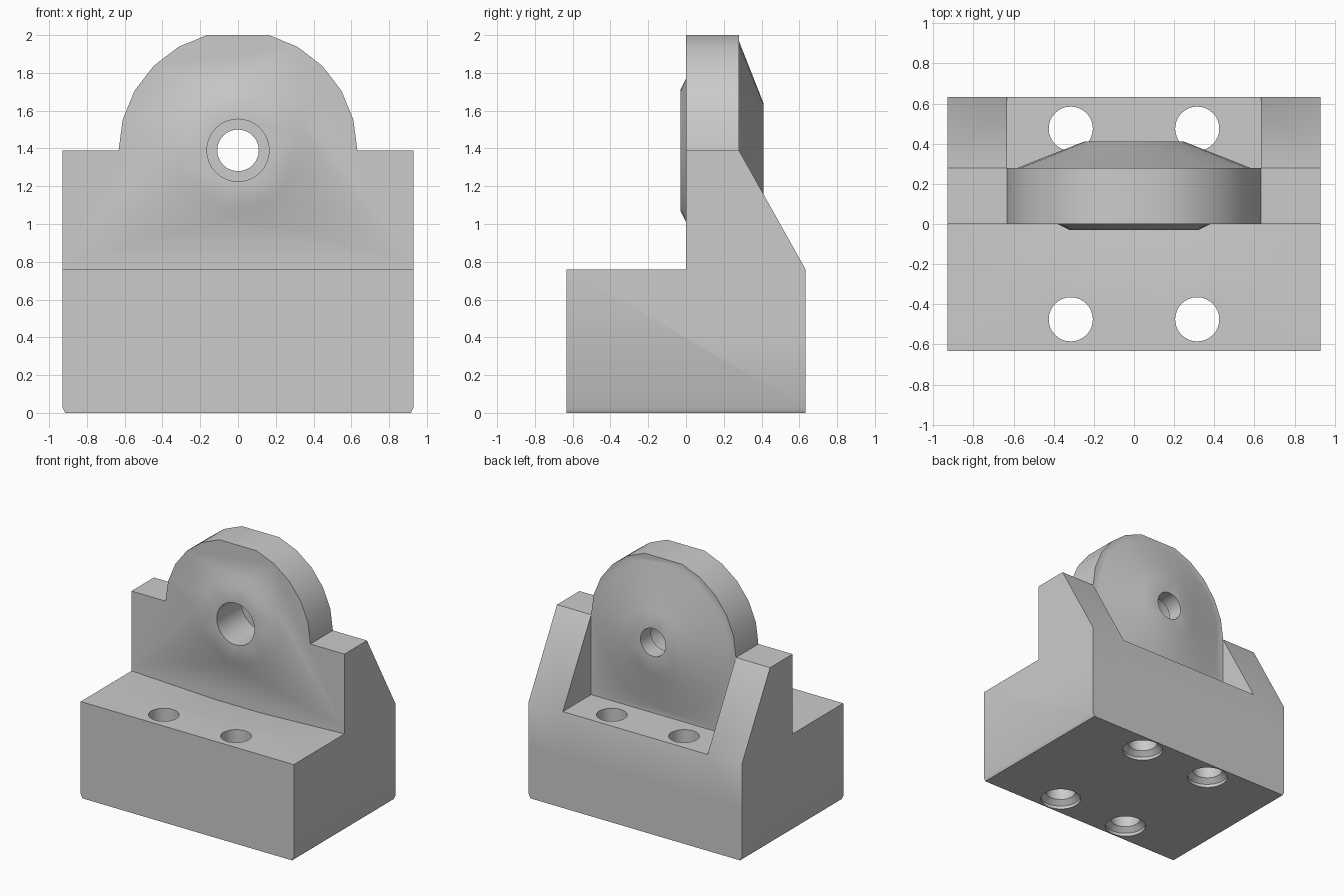
import bpy, bmesh
from math import sin, cos, pi, radians

cube = bpy.data.objects.get("Cube")
if cube:
    bpy.data.objects.remove(cube, do_unlink=True)

HALF_W, HALF_D, STEP, EYE = 0.93, 0.633, 0.76, 1.39   # main dimensions
ARCH, WALL = 0.632, 0.28

grey = bpy.data.materials.new("plain_grey")
grey.use_nodes = True
grey.diffuse_color = (0.6, 0.6, 0.6, 1)
grey.node_tree.nodes["Principled BSDF"].inputs["Base Color"].default_value = (0.6, 0.6, 0.6, 1)


def finish(name, bm):
    bmesh.ops.recalc_face_normals(bm, faces=bm.faces)
    mesh = bpy.data.meshes.new(name)
    bm.to_mesh(mesh)
    bm.free()
    mesh.materials.append(grey)
    obj = bpy.data.objects.new(name, mesh)
    bpy.context.collection.objects.link(obj)
    return obj


def loft(name, rings):
    """Solid through a list of matching closed rings, capped at both ends."""
    bm = bmesh.new()
    loops = [[bm.verts.new(p) for p in ring] for ring in rings]
    n = len(loops[0])
    for a, b in zip(loops, loops[1:]):
        for i in range(n):
            j = (i + 1) % n
            bm.faces.new((a[i], a[j], b[j], b[i]))
    bm.faces.new(loops[0])
    bm.faces.new(loops[-1])
    return finish(name, bm)


def turned(name, profile, place, sides=24):
    """Turned solid: profile of (radius, distance), place maps (u, v, distance)."""
    angles = [2 * pi * i / sides for i in range(sides)]
    return loft(name, [[place(r * cos(a), r * sin(a), d) for a in angles] for r, d in profile])


def combine(obj, tool, operation):
    mod = obj.modifiers.new(operation.lower(), 'BOOLEAN')
    mod.operation, mod.solver, mod.object = operation, 'EXACT', tool
    bpy.context.view_layer.objects.active = obj
    bpy.ops.object.modifier_apply(modifier=mod.name)
    bpy.data.objects.remove(tool, do_unlink=True)


def along_y(u, v, d):
    return (u, d, EYE + v)


# Base block with small chamfers along its lower sides
outline = [(-0.915, 0), (0.915, 0), (HALF_W, 0.03), (HALF_W, STEP), (-HALF_W, STEP), (-HALF_W, 0.03)]
body = loft("bracket_body", [[(x, y, z) for x, z in outline] for y in (-HALF_D, HALF_D)])

# Upright wall with shoulders and a faceted arch
arch = [(ARCH * cos(radians(a)), EYE + ARCH * sin(radians(a))) for a in range(0, 181, 15) if a != 90]
outline = [(-HALF_W, 0.4), (HALF_W, 0.4), (HALF_W, EYE)] + arch + [(-HALF_W, EYE)]
combine(body, loft("wall", [[(x, y, z) for x, z in outline] for y in (0, WALL)]), 'UNION')

# Sloping gussets behind both shoulders
side = [(0.1, 0.4), (HALF_D, 0.4), (HALF_D, STEP), (WALL, EYE), (0.1, EYE)]
for s in (-1, 1):
    combine(body, loft("gusset", [[(s * x, y, z) for y, z in side] for x in (ARCH, HALF_W)]), 'UNION')

# Conical boss on the back, low raised pad on the front
combine(body, turned("back_boss", [(0.58, 0.15), (0.58, WALL), (0.25, 0.41)], along_y), 'UNION')
combine(body, turned("front_pad", [(0.32, -0.03), (0.38, 0), (0.38, 0.12)], along_y), 'UNION')

# Shallow dip in the front step, deepest against the wall
bm = bmesh.new()
rim = [(HALF_W, 0), (0.71, -0.29), (0.2, -0.315)]
for s in (-1, 1):
    for x, y in rim:
        for z in (STEP, STEP + 0.03):
            bm.verts.new((s * x, y, z))
    bm.verts.new((s * 0.2, 0, STEP - 0.03))
    bm.verts.new((s * 0.2, 0, STEP + 0.03))
bmesh.ops.convex_hull(bm, input=bm.verts)
combine(body, finish("dip_cutter", bm), 'DIFFERENCE')

# Stepped bore through the eye
bore = [(0.165, -0.2), (0.165, 0.28), (0.11, 0.28), (0.11, 0.6)]
combine(body, turned("bore_cutter", bore, along_y, 32), 'DIFFERENCE')

# Four bolt holes, countersunk from below
bolt = [(0.148, -0.1), (0.148, 0.025), (0.11, 0.06), (0.11, STEP + 0.02)]
for cx in (-0.315, 0.315):
    for cy in (-0.475, 0.475):
        cutter = turned("bolt_cutter", bolt, lambda u, v, d: (cx + u, cy + v, d), 32)
        combine(body, cutter, 'DIFFERENCE')

# Smooth shading with sharp corners kept
bpy.ops.object.select_all(action='DESELECT')
body.select_set(True)
bpy.context.view_layer.objects.active = body
bpy.ops.object.shade_smooth_by_angle(angle=radians(30))
